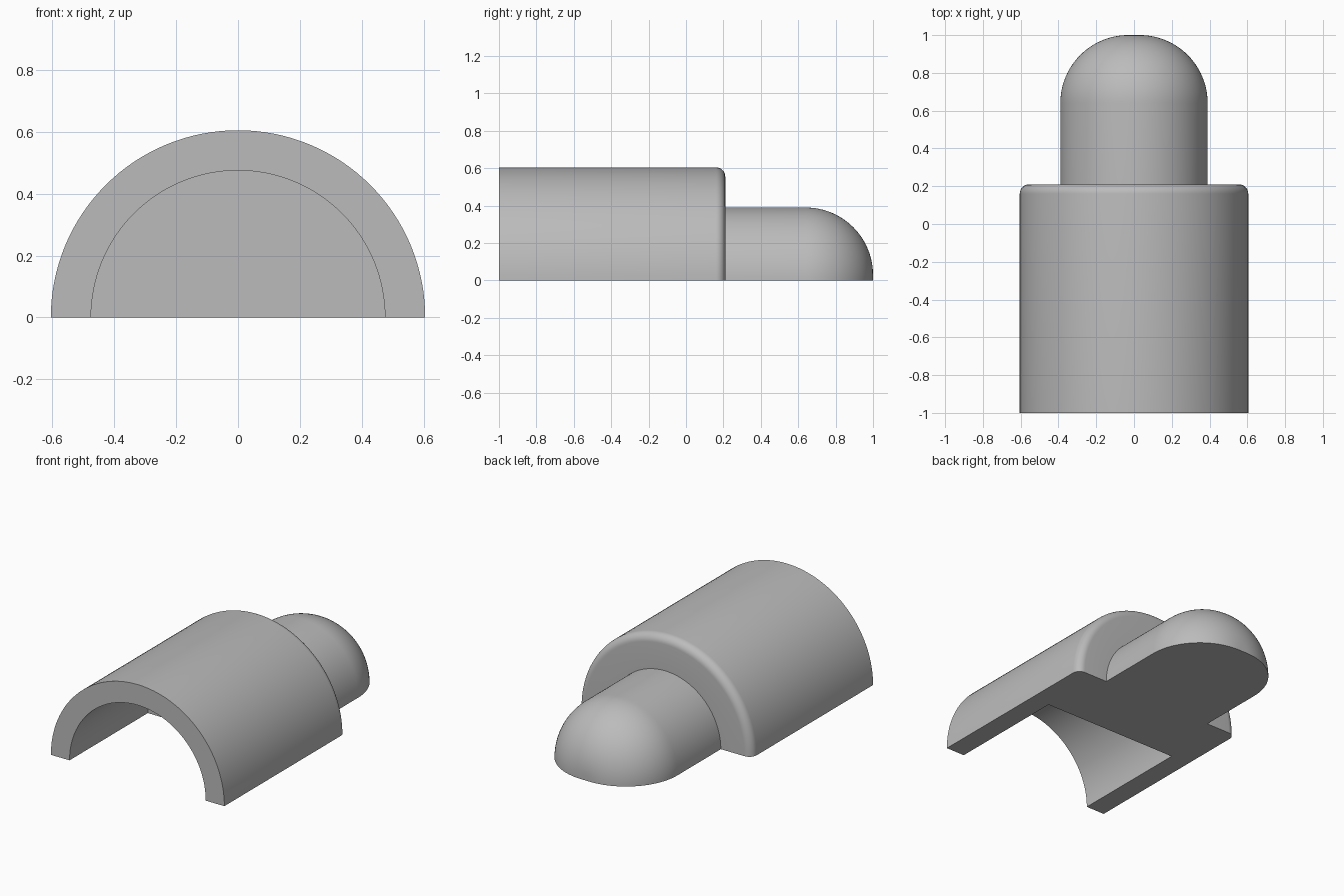
import bpy
import bmesh
from math import pi, sin, cos, radians
from mathutils import Vector

cube = bpy.data.objects.get("Cube")
if cube:
    bpy.data.objects.remove(cube, do_unlink=True)

BODY_R, BORE_R, NECK_R = 0.605, 0.475, 0.39
BORE_END, SHOULDER = -0.22, 0.21


def fillet(radius, end_y, size, steps):
    """Quarter-round points from the side of a cylinder to its end face."""
    return [(radius - size + size * cos(i * pi / 2 / steps),
             end_y - size + size * sin(i * pi / 2 / steps)) for i in range(steps + 1)]


# Half section: bore, sleeve, rounded shoulder, neck and domed tip (radius, y)
profile = [(0, BORE_END), (BORE_R, BORE_END), (BORE_R, -1), (BODY_R, -1)]
profile += fillet(BODY_R, SHOULDER, 0.05, 8)
profile += [(NECK_R, SHOULDER)]
profile += fillet(NECK_R, 1, 0.36, 24) + [(0, 1)]

# Sweep the section half a turn about the y axis
bm = bmesh.new()
verts = [bm.verts.new((r, y, 0)) for r, y in profile]
edges = [bm.edges.new(pair) for pair in zip(verts, verts[1:])]
bmesh.ops.spin(bm, geom=verts + edges, cent=(0, 0, 0), axis=(0, -1, 0),
               angle=pi, steps=64)
bmesh.ops.remove_doubles(bm, verts=bm.verts[:], dist=0.0001)

# Flat underside
rim = [e for e in bm.edges if e.is_boundary]
bmesh.ops.contextual_create(bm, geom=rim)
bmesh.ops.recalc_face_normals(bm, faces=bm.faces[:])

mesh = bpy.data.meshes.new("half_sleeve_plug")
bm.to_mesh(mesh)
bm.free()
plug = bpy.data.objects.new("half_sleeve_plug", mesh)
bpy.context.collection.objects.link(plug)

# Plain grey
grey = bpy.data.materials.new("plain_grey")
grey.use_nodes = True
colour = (0.5, 0.5, 0.5, 1)
grey.diffuse_color = colour
grey.node_tree.nodes["Principled BSDF"].inputs["Base Color"].default_value = colour
mesh.materials.append(grey)

# Smooth curves with crisp rims
bpy.ops.object.select_all(action="DESELECT")
plug.select_set(True)
bpy.context.view_layer.objects.active = plug
bpy.ops.object.shade_smooth_by_angle(angle=radians(30))
